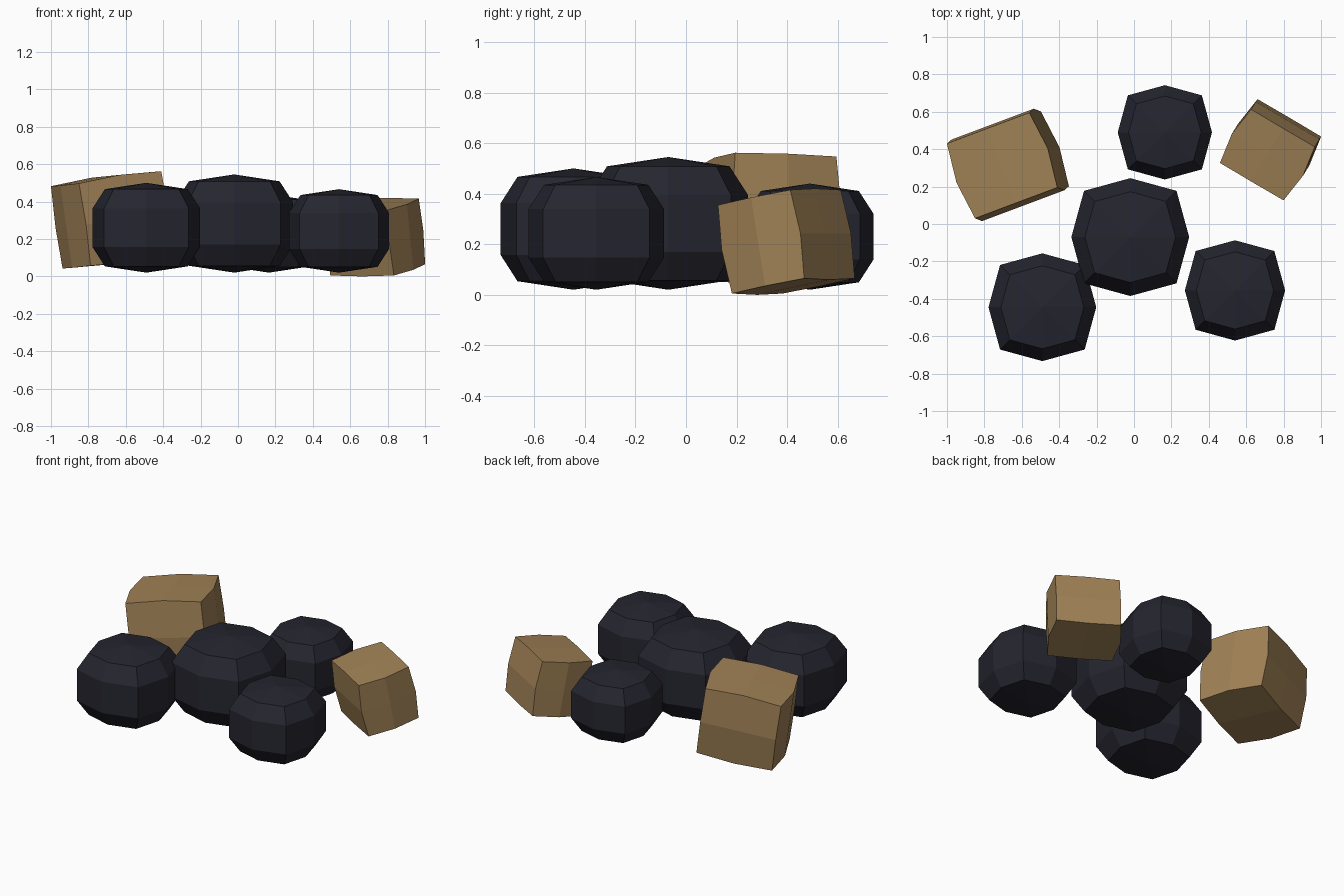
import bpy, bmesh, math
from mathutils import Vector

if "Cube" in bpy.data.objects:
    bpy.data.objects.remove(bpy.data.objects["Cube"])


def material(name, color):
    m = bpy.data.materials.new(name)
    m.diffuse_color = (*color, 1)
    m.use_nodes = True
    m.node_tree.nodes["Principled BSDF"].inputs["Base Color"].default_value = m.diffuse_color
    return m


dark = material("dark_slate", (0.0185, 0.0185, 0.029))
tan = material("tan_wood", (0.35, 0.22, 0.092))


def finish(name, bm, mat):
    bmesh.ops.recalc_face_normals(bm, faces=bm.faces)
    mesh = bpy.data.meshes.new(name)
    bm.to_mesh(mesh)
    bm.free()
    mesh.materials.append(mat)
    bpy.context.collection.objects.link(bpy.data.objects.new(name, mesh))


def boulder(name, x, y, radius, bottom, top):
    """Eight-sided rounded lump with squared-off corners."""
    bm = bmesh.new()
    mid, half = (bottom + top) / 2, (top - bottom) / 2
    rings = []
    for r, h in ((0.77, -0.86), (1, -0.43), (1, 0.43), (0.77, 0.86)):
        ring = []
        for i in range(8):
            a = i * math.pi / 4
            k = radius * r * (1 if i % 2 == 0 else 0.785 * math.sqrt(2))
            ring.append(bm.verts.new((x + k * math.cos(a), y + k * math.sin(a), mid + h * half)))
        rings.append(ring)
    low, high = bm.verts.new((x, y, bottom)), bm.verts.new((x, y, top))
    for i in range(8):
        j = (i + 1) % 8
        for a, b in zip(rings, rings[1:]):
            bm.faces.new((a[i], a[j], b[j], b[i]))
        bm.faces.new((low, rings[0][j], rings[0][i]))
        bm.faces.new((high, rings[-1][i], rings[-1][j]))
    finish(name, bm, dark)


def crate(name, center, width, depth, up, bulge):
    """Tilted block whose faces swell slightly along their middle lines."""
    bm = bmesh.new()
    bmesh.ops.create_cube(bm, size=2)
    bmesh.ops.subdivide_edges(bm, edges=bm.edges[:], cuts=1, use_grid_fill=True)
    axes = [Vector(v) / 2 for v in (width, depth, up)]
    for v in bm.verts:
        c = [round(n) for n in v.co]
        p = Vector(center)
        for i in range(3):
            swell = 1 + (bulge[i] if c[(i + 1) % 3] == 0 else 0)
            p += axes[i] * c[i] * swell
        v.co = p
    finish(name, bm, tan)


# Dark lumps
boulder("left_boulder", -0.49, -0.445, 0.288, 0.02, 0.50)
boulder("center_boulder", -0.02, -0.07, 0.315, 0.02, 0.545)
boulder("back_boulder", 0.165, 0.49, 0.252, 0.02, 0.44)
boulder("right_boulder", 0.54, -0.355, 0.268, 0.02, 0.466)

# Tan blocks
crate("left_block", (-0.674, 0.316, 0.302), (0.44, 0.165, 0.065),
      (-0.15, 0.40, -0.015), (-0.062, -0.007, 0.44), (0.11, 0.09, 0.06))
crate("right_block", (0.73, 0.397, 0.21), (0.34, -0.20, 0.0),
      (0.167, 0.286, 0.06), (-0.034, -0.055, 0.35), (0.12, 0.09, 0.03))
